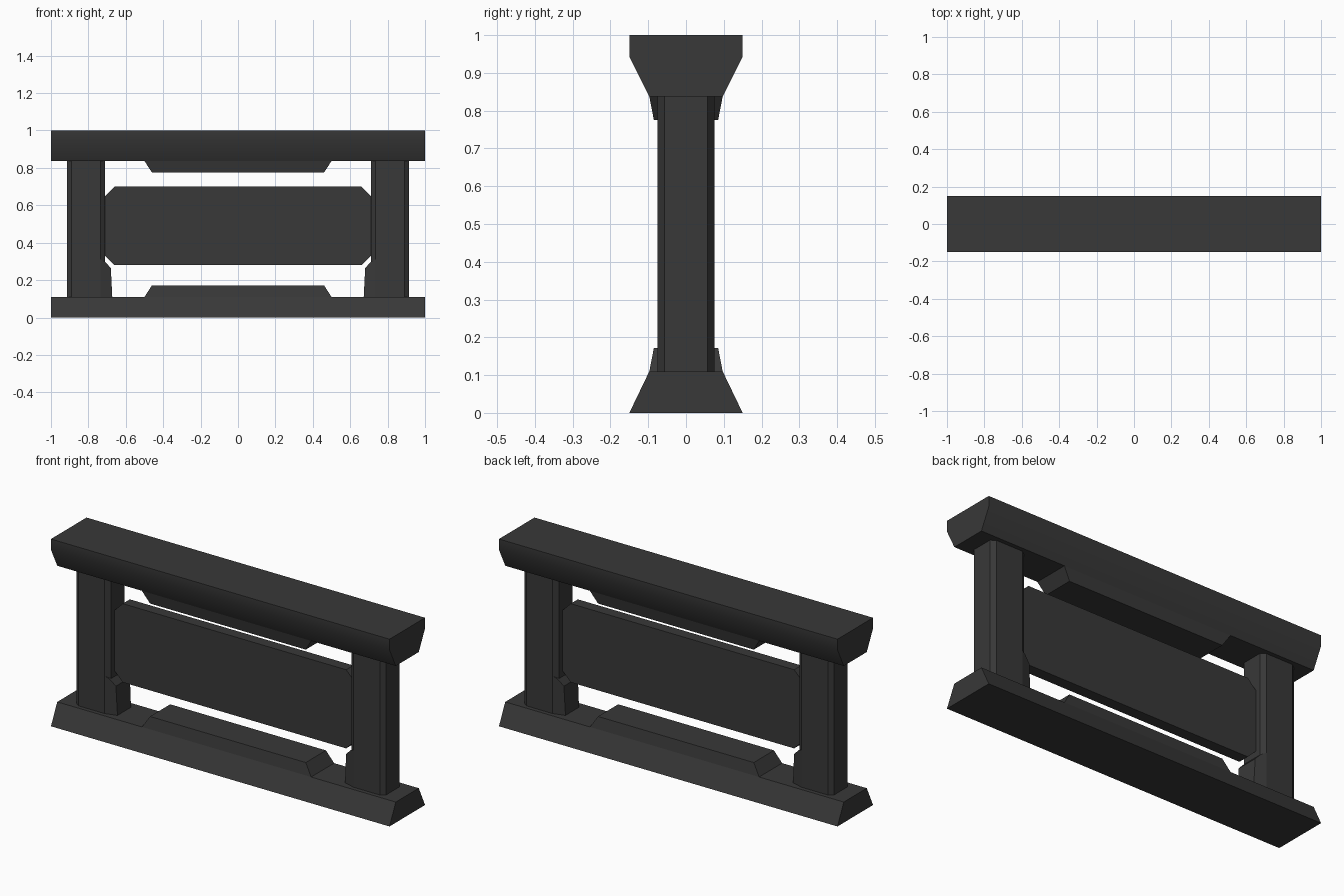
import bpy, bmesh, math

if "Cube" in bpy.data.objects:
    bpy.data.objects.remove(bpy.data.objects["Cube"])

dark = bpy.data.materials.new("dark_grey")
dark.diffuse_color = (0.04, 0.04, 0.04, 1)
dark.use_nodes = True
dark.node_tree.nodes["Principled BSDF"].inputs["Base Color"].default_value = dark.diffuse_color


def loft(name, ring_a, ring_b):
    """Closed solid between two matching rings of points."""
    bm = bmesh.new()
    a = [bm.verts.new(p) for p in ring_a]
    b = [bm.verts.new(p) for p in ring_b]
    n = len(a)
    bm.faces.new(a)
    bm.faces.new(b[::-1])
    for i in range(n):
        j = (i + 1) % n
        bm.faces.new((a[i], b[i], b[j], a[j]))
    bmesh.ops.recalc_face_normals(bm, faces=bm.faces)
    mesh = bpy.data.meshes.new(name)
    bm.to_mesh(mesh)
    bm.free()
    mesh.materials.append(dark)
    ob = bpy.data.objects.new(name, mesh)
    bpy.context.collection.objects.link(ob)
    return ob


def smooth(ob):
    bpy.ops.object.select_all(action='DESELECT')
    ob.select_set(True)
    bpy.context.view_layer.objects.active = ob
    bpy.ops.object.shade_smooth_by_angle(angle=math.radians(30))


def rail(name, half_profile):
    """Mirror a (y, z) half profile and run it along x."""
    prof = half_profile + [(-y, z) for y, z in reversed(half_profile)]
    return loft(name, [(-1, y, z) for y, z in prof], [(1, y, z) for y, z in prof])


def rect(x, y, z):
    return [(-x, -y, z), (x, -y, z), (x, y, z), (-x, y, z)]


# Top and bottom rails
smooth(rail("top_rail", [(0.15, 1.0), (0.15, 0.943), (0.097, 0.837)]))
rail("bottom_rail", [(0.15, 0), (0.097, 0.11)])

# Tapered pads in the middle of each rail
loft("top_rail_pad", rect(0.5, 0.097, 0.837), rect(0.46, 0.085, 0.775))
loft("bottom_rail_pad", rect(0.5, 0.097, 0.11), rect(0.46, 0.085, 0.172))

# Infill panel with clipped corners
px, z0, z1, c = 0.715, 0.28, 0.70, 0.055
outline = [(-px + c, z0), (px - c, z0), (px, z0 + c), (px, z1 - c),
           (px - c, z1), (-px + c, z1), (-px, z1 - c), (-px, z0 + c)]
loft("panel", [(x, -0.03, z) for x, z in outline], [(x, 0.03, z) for x, z in outline])

# Chamfered posts, each with an inner foot
section = [(0.735, -0.075), (0.89, -0.075), (0.915, -0.057), (0.915, 0.057),
           (0.89, 0.075), (0.735, 0.075), (0.71, 0.057), (0.71, -0.057)]
foot = [(0.735, 0.105), (0.672, 0.105), (0.68, 0.265), (0.71, 0.297), (0.735, 0.31)]
for side, s in (("left", -1), ("right", 1)):
    loft(side + "_post", [(s * x, y, 0.105) for x, y in section],
         [(s * x, y, 0.84) for x, y in section])
    depth = lambda x: 0.057 + max(0, x - 0.672) * 0.28
    loft(side + "_post_foot", [(s * x, -depth(x), z) for x, z in foot],
         [(s * x, depth(x), z) for x, z in foot])
